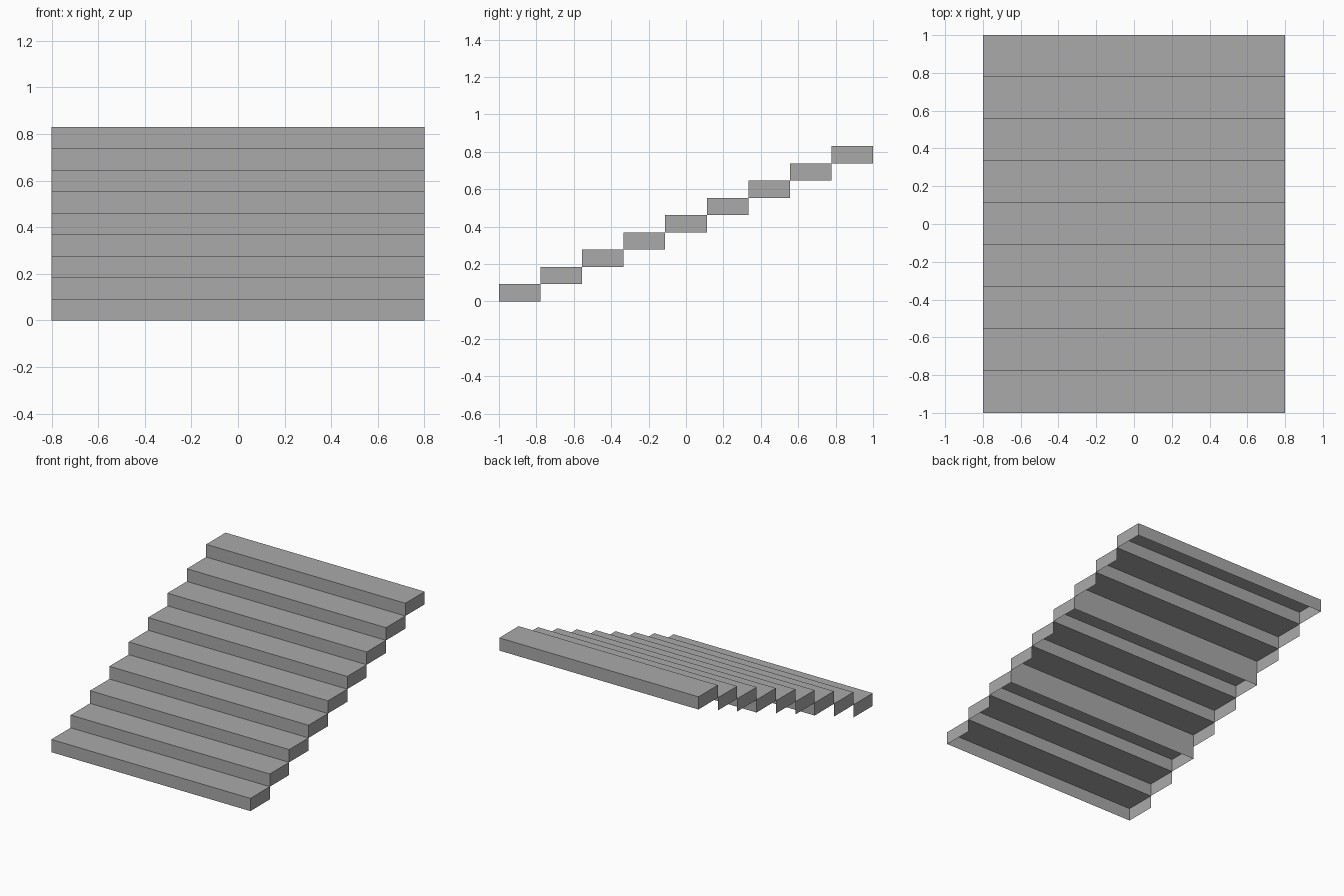
import bpy
import bmesh
from mathutils import Matrix, Vector

default_cube = bpy.data.objects.get("Cube")
if default_cube:
    bpy.data.objects.remove(default_cube, do_unlink=True)

STEPS = 9
WIDTH = 1.6
LENGTH = 2.0
HEIGHT = 0.83
TREAD = LENGTH / STEPS
RISE = HEIGHT / STEPS

# Plain grey for the whole staircase
grey = bpy.data.materials.new("stair_grey")
grey.use_nodes = True
colour = (0.4, 0.4, 0.4, 1)
grey.diffuse_color = colour
grey.node_tree.nodes["Principled BSDF"].inputs["Base Color"].default_value = colour


def add_step(index):
    """One hollow step: tread, riser and side walls, open underneath."""
    closed_back = index % 3 == 2  # each flight section of three ends in a back panel
    centre = Vector((0, -LENGTH / 2 + (index + 0.5) * TREAD, (index + 0.5) * RISE))
    bm = bmesh.new()
    bmesh.ops.create_cube(
        bm, size=1,
        matrix=Matrix.Translation(centre) @ Matrix.Diagonal((WIDTH, TREAD, RISE, 1)))
    bm.normal_update()
    open_faces = [f for f in bm.faces
                  if f.normal.z < -0.5 or (f.normal.y > 0.5 and not closed_back)]
    bmesh.ops.delete(bm, geom=open_faces, context="FACES")
    name = f"step_{index + 1}"
    mesh = bpy.data.meshes.new(name)
    bm.to_mesh(mesh)
    bm.free()
    mesh.materials.append(grey)
    bpy.context.collection.objects.link(bpy.data.objects.new(name, mesh))


# Flight of steps rising towards the back
for i in range(STEPS):
    add_step(i)
